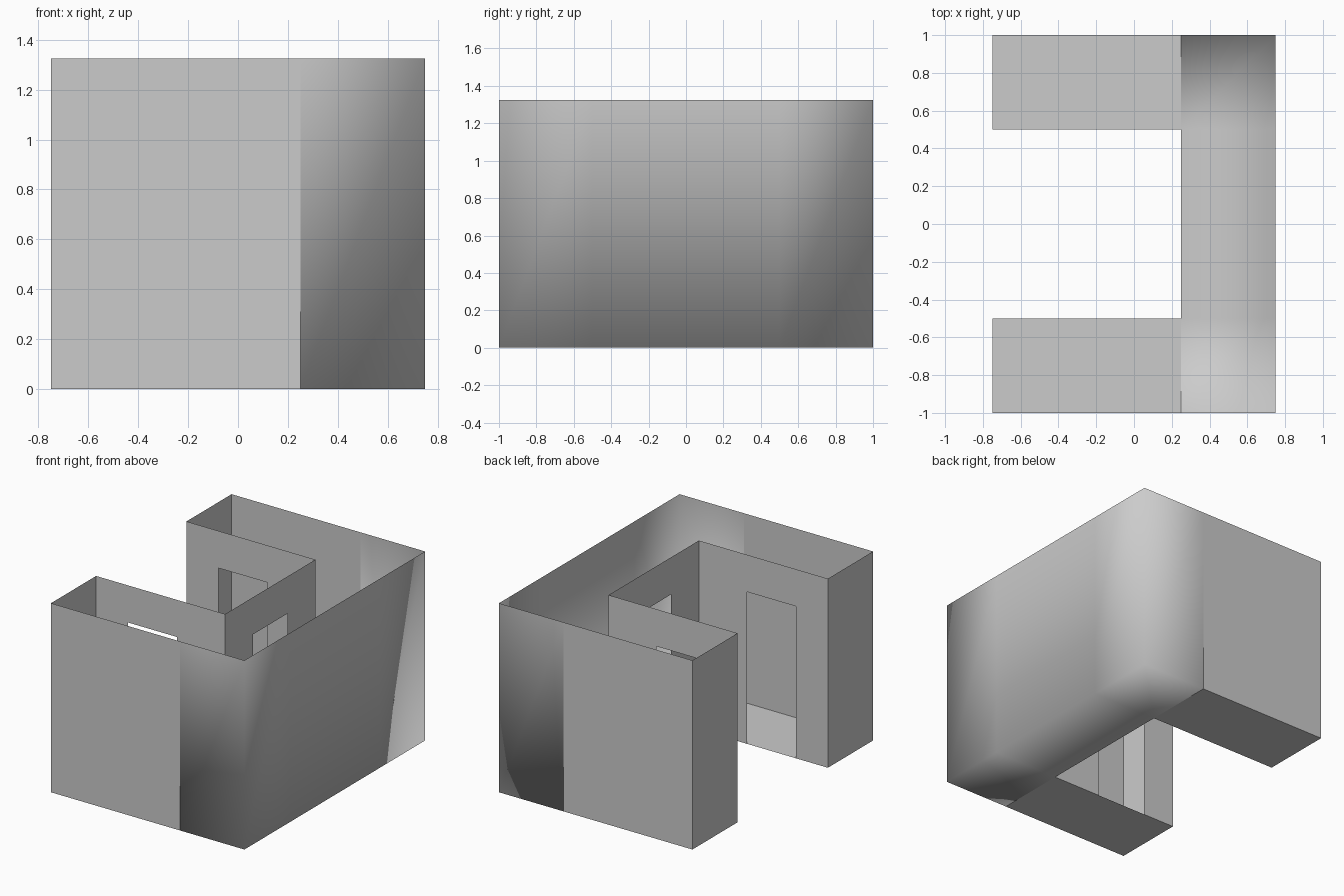
import bpy
import bmesh
from mathutils import Vector

if "Cube" in bpy.data.objects:
    bpy.data.objects.remove(bpy.data.objects["Cube"])

H = 1.325                       # wall height
DOOR_W, DOOR_H = 0.38, 1.065    # doorway opening
UP = Vector((0, 0, 1))


def make(name, build, smooth=False):
    bm = bmesh.new()
    build(bm)
    bmesh.ops.remove_doubles(bm, verts=bm.verts, dist=1e-4)
    for f in bm.faces:
        f.smooth = smooth
    mesh = bpy.data.meshes.new(name)
    bm.to_mesh(mesh)
    bm.free()
    ob = bpy.data.objects.new(name, mesh)
    bpy.context.collection.objects.link(ob)
    return ob


def face(bm, pts):
    bm.faces.new([bm.verts.new(p) for p in pts])


def walls(bm, path):
    """Sheet walls along a counter-clockwise plan path."""
    for a, b in zip(path, path[1:]):
        a, b = Vector((*a, 0)), Vector((*b, 0))
        face(bm, [a, b, b + UP * H, a + UP * H])


def door_wall(bm, a, b, centre):
    """Sheet wall from a to b with a doorway at distance centre from a."""
    a, b = Vector((*a, 0)), Vector((*b, 0))
    d = (b - a).normalized()
    l, r = a + d * (centre - DOOR_W / 2), a + d * (centre + DOOR_W / 2)
    face(bm, [a, l, l + UP * DOOR_H, r + UP * DOOR_H, r, b, b + UP * H, a + UP * H])


def floor(bm, x0, x1, y0, y1):
    """Floor panel facing down."""
    face(bm, [(x0, y0, 0), (x0, y1, 0), (x1, y1, 0), (x1, y0, 0)])


# Side wing: outer walls, floor and courtyard doorway, mirrored to the back
def wing(bm):
    walls(bm, [(-0.75, -0.5), (-0.75, -1), (0.25, -1)])
    door_wall(bm, (0.25, -0.5), (-0.75, -0.5), 0.5625)
    floor(bm, -0.75, 0.25, -1, -0.5)


wings = make("side_wings", wing)
mirror = wings.modifiers.new("mirror", 'MIRROR')
mirror.use_axis = (False, True, False)
mirror.use_mirror_merge = False


# Connecting hall: softly shaded outer shell with floor
def hall(bm):
    walls(bm, [(0.25, -1), (0.75, -1), (0.75, -0.5), (0.75, 0.5), (0.75, 1), (0.25, 1)])
    for y0, y1 in ((-1, -0.5), (-0.5, 0.5), (0.5, 1)):
        floor(bm, 0.25, 0.75, y0, y1)


make("hall_shell", hall, smooth=True)

# Courtyard wall of the hall with its central doorway
make("hall_door_wall", lambda bm: door_wall(bm, (0.25, 0.5), (0.25, -0.5), 0.5))
